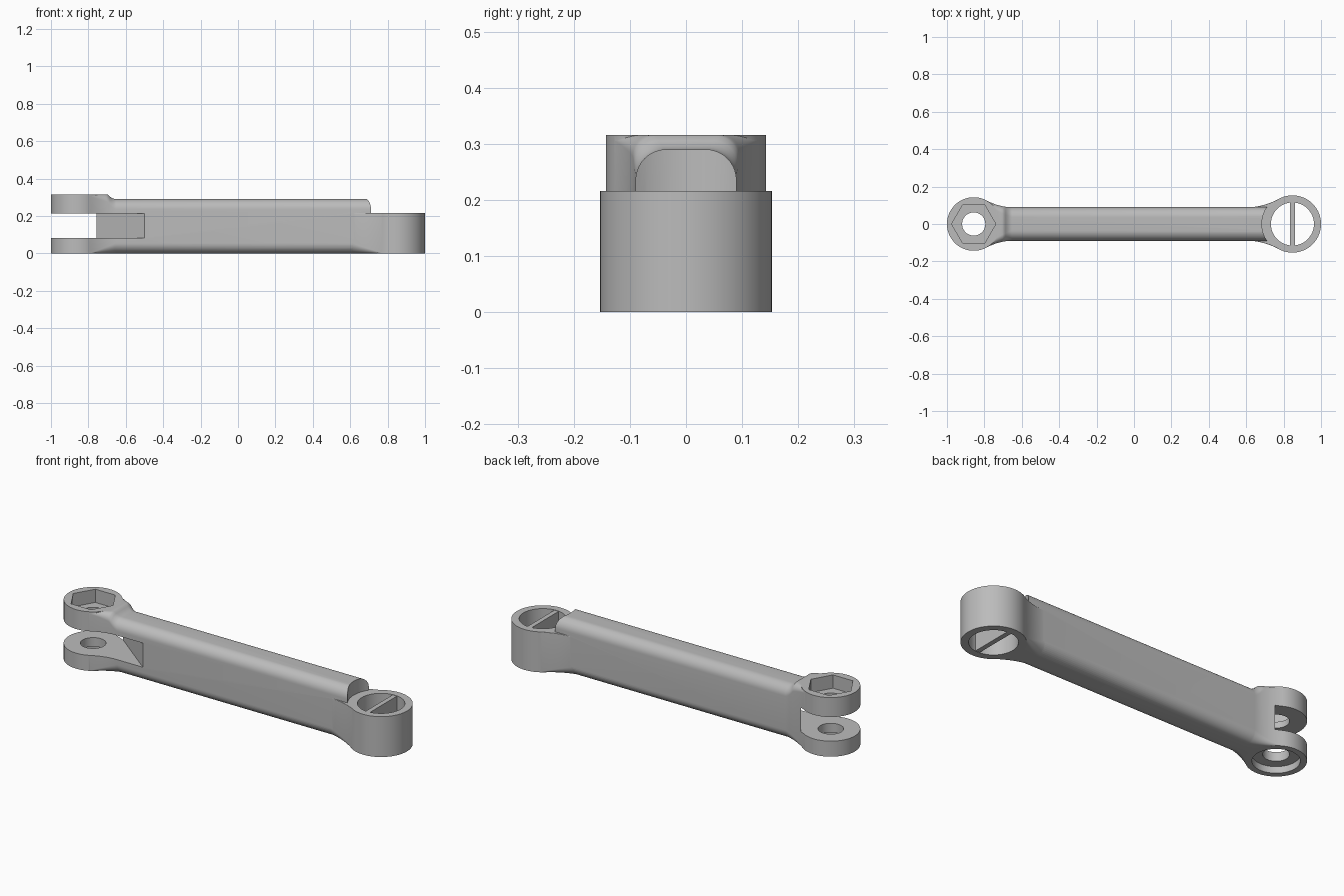
import bpy, bmesh, math

cube = bpy.data.objects.get("Cube")
if cube:
    bpy.data.objects.remove(cube)

grey = bpy.data.materials.new("grey_plastic")
grey.use_nodes = True
colour = (0.5, 0.5, 0.5, 1)
grey.diffuse_color = colour
grey.node_tree.nodes["Principled BSDF"].inputs["Base Color"].default_value = colour

FORK, RING = -0.857, 0.847          # end centres along x
FORK_R, RING_R = 0.143, 0.153
HALF, TOP, ROUND = 0.09, 0.29, 0.055  # beam section
FORK_TOP, RING_TOP = 0.316, 0.216


def loft(name, sections):
    """Closed solid skinned through rings of equal point count."""
    bm = bmesh.new()
    rings = [[bm.verts.new(p) for p in s] for s in sections]
    n = len(rings[0])
    for a, b in zip(rings, rings[1:]):
        for i in range(n):
            j = (i + 1) % n
            bm.faces.new((a[i], a[j], b[j], b[i]))
    bm.faces.new(rings[0][::-1])
    bm.faces.new(rings[-1])
    bmesh.ops.recalc_face_normals(bm, faces=bm.faces)
    mesh = bpy.data.meshes.new(name)
    bm.to_mesh(mesh)
    bm.free()
    mesh.materials.append(grey)
    ob = bpy.data.objects.new(name, mesh)
    bpy.context.collection.objects.link(ob)
    return ob


def prism(name, outline, z0, z1):
    return loft(name, [[(x, y, z) for x, y in outline] for z in (z0, z1)])


def post(name, x, r, z0, z1, sides=96):
    turn = [2 * math.pi * i / sides for i in range(sides)]
    return prism(name, [(x + r * math.cos(a), r * math.sin(a)) for a in turn], z0, z1)


def section(x, half, top, r_low, r_high, steps=10):
    """Rounded rectangle across the beam at x."""
    pts = []
    for k, (sy, sz) in enumerate(((1, 1), (-1, 1), (-1, -1), (1, -1))):
        r = max(r_high if sz > 0 else r_low, 0.002)
        cz = top - r if sz > 0 else r
        for i in range(steps + 1):
            a = math.pi / 2 * (k + i / steps)
            pts.append((x, sy * (half - r) + r * math.cos(a), cz + r * math.sin(a)))
    return pts


def flare(t, depth):
    """Quadratic widening for t from 0 to 1."""
    return HALF + depth * t * t


def combine(target, other, operation):
    mod = target.modifiers.new(operation, "BOOLEAN")
    mod.operation, mod.solver, mod.object = operation, "EXACT", other
    bpy.context.view_layer.objects.active = target
    bpy.ops.object.modifier_apply(modifier=mod.name)
    bpy.data.objects.remove(other)


# Beam with its flared neck at the fork end
steps = 16
sections = []
for i in range(steps, -1, -1):
    t = i / steps
    x = -0.652 - 0.138 * t
    rise = min(max((-0.652 - x) / 0.045, 0), 1)
    sections.append(section(x, flare(t, 0.0365), TOP + (FORK_TOP - TOP) * rise ** 2,
                            ROUND * (1 - t), ROUND * (1 - 0.8 * t)))
sections.append(section(0.76, HALF, TOP, ROUND, ROUND))
arm = loft("link_arm", sections)

# Concave end of the beam above the ring
combine(arm, post("end_cut", RING, 0.163, RING_TOP, 0.5), "DIFFERENCE")

# Flared neck at the ring end
neck = []
for i in range(steps + 1):
    t = i / steps
    neck.append(section(0.606 + 0.169 * t, flare(t, 0.045) - 0.0003, RING_TOP, ROUND * (1 - t), 0))
combine(arm, loft("ring_neck", neck), "UNION")

# Round ends
combine(arm, post("ring", RING, RING_R, 0, RING_TOP), "UNION")
combine(arm, post("fork", FORK, FORK_R, 0, FORK_TOP), "UNION")

# Fork slot with slanted inner wall
slot = [(-1.2, -0.4), (-0.103, -0.4), (-0.5, -0.09), (-0.73, 0.09), (-1.126, 0.4), (-1.2, 0.4)]
combine(arm, prism("slot_cut", slot, 0.083, 0.212), "DIFFERENCE")

# Bolt hole, hexagonal nut pocket and head recess
combine(arm, post("bolt_hole", FORK, 0.062, -0.1, 0.5, 64), "DIFFERENCE")
combine(arm, post("nut_pocket", FORK, 0.118, 0.245, 0.5, 6), "DIFFERENCE")
combine(arm, post("head_recess", FORK, 0.112, -0.1, 0.035), "DIFFERENCE")

# Ring bore and its cross bar
combine(arm, post("ring_bore", RING, 0.115, -0.1, 0.5), "DIFFERENCE")
bar = [(RING - 0.0125, -0.12), (RING + 0.0125, -0.12), (RING + 0.0125, 0.12), (RING - 0.0125, 0.12)]
prism("cross_bar", bar, 0.002, RING_TOP - 0.002)

bpy.ops.object.select_all(action="DESELECT")
arm.select_set(True)
bpy.context.view_layer.objects.active = arm
bpy.ops.object.shade_smooth_by_angle(angle=math.radians(30))
